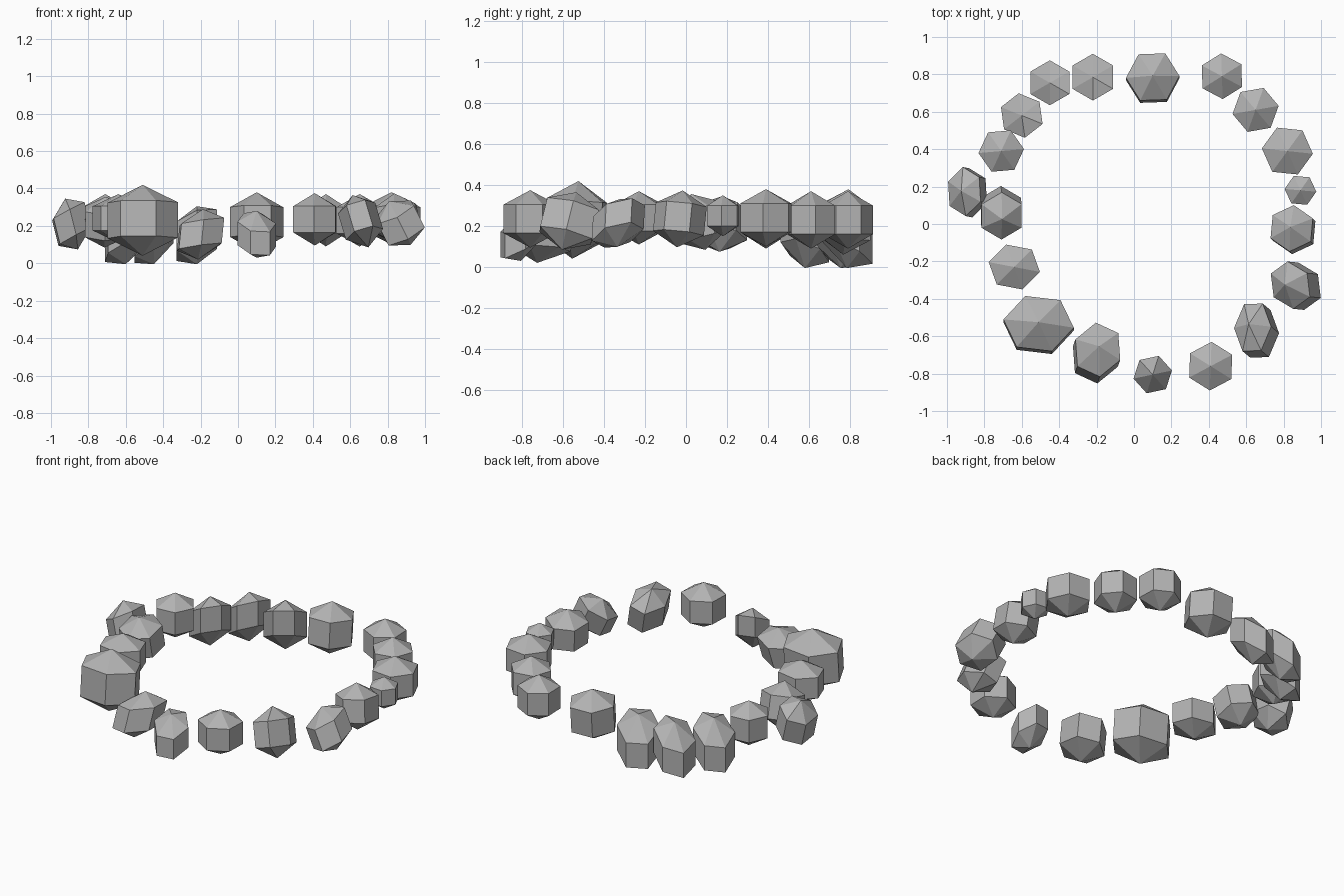
import bpy
import bmesh
from math import radians
from mathutils import Matrix, Vector

default_cube = bpy.data.objects.get("Cube")
if default_cube:
    bpy.data.objects.remove(default_cube, do_unlink=True)

# Single stone colour
stone_grey = bpy.data.materials.new("stone grey")
stone_grey.use_nodes = True
colour = (0.45, 0.45, 0.45, 1)
stone_grey.diffuse_color = colour
stone_grey.node_tree.nodes["Principled BSDF"].inputs["Base Color"].default_value = colour


def stone(name, centre, radius, half_height, spin, lean=(0, 0), slope=(0, 0), stretch=(1, 1)):
    """Six-sided faceted stone with pointed caps.
    lean is the sideways slant of its axis, slope tips its caps while the sides stay upright."""
    bm = bmesh.new()
    bmesh.ops.create_uvsphere(bm, u_segments=6, v_segments=3, radius=1)
    ring_radius = max(v.co.xy.length for v in bm.verts)
    size = radius / ring_radius
    tilt = Vector((0, 0, 1)).rotation_difference(Vector((*lean, 1))).to_matrix().to_4x4()
    shear = Matrix.Identity(4)
    shear[2][0], shear[2][1] = slope
    scale = Matrix.Diagonal((size * stretch[0], size * stretch[1], half_height, 1))
    turn = Matrix.Rotation(radians(spin), 4, "Z")
    bm.transform(tilt @ shear @ scale @ turn)
    mesh = bpy.data.meshes.new(name)
    bm.to_mesh(mesh)
    bm.free()
    mesh.materials.append(stone_grey)
    obj = bpy.data.objects.new(name, mesh)
    obj.location = centre
    bpy.context.collection.objects.link(obj)


# Stones at the back
stone("back_large_stone", (0.1, 0.78, 0.22), 0.143, 0.16, 32, lean=(0, 0.08))
stone("back_left_stone", (0.47, 0.79, 0.23), 0.122, 0.14, 2)
stone("back_left_corner_stone", (0.65, 0.61, 0.23), 0.125, 0.14, 40)

# Stones along the left
stone("left_rear_stone", (0.82, 0.39, 0.24), 0.137, 0.14, 24)
stone("left_pebble", (0.89, 0.18, 0.25), 0.085, 0.1, 25)
stone("left_middle_stone", (0.85, -0.03, 0.235), 0.125, 0.14, 55, lean=(-0.1, 0.1))
stone("left_front_stone", (0.865, -0.33, 0.215), 0.125, 0.13, 0,
      lean=(-0.5, 0.05), slope=(0, 0.3))
stone("front_left_corner_stone", (0.655, -0.57, 0.225), 0.138, 0.15, 30,
      lean=(-0.3, 0.25), stretch=(0.75, 1.08))

# Stones along the front
stone("front_left_stone", (0.41, -0.76, 0.235), 0.13, 0.14, 58)
stone("front_middle_stone", (0.1, -0.805, 0.155), 0.105, 0.125, 42, slope=(-0.15, 0.5))
stone("front_right_stone", (-0.2, -0.69, 0.155), 0.13, 0.14, 5,
      lean=(0.1, 0.27), slope=(0.25, 0.2), stretch=(1, 1.1))
stone("front_right_boulder", (-0.51, -0.54, 0.23), 0.19, 0.19, 22,
      lean=(0, 0.08), stretch=(1, 0.84))

# Stones along the right
stone("right_front_stone", (-0.64, -0.23, 0.24), 0.14, 0.13, 18, stretch=(1, 0.9))
stone("right_middle_stone", (-0.71, 0.06, 0.22), 0.13, 0.14, 0,
      lean=(0.03, -0.25), stretch=(0.95, 1))
stone("right_outer_stone", (-0.89, 0.17, 0.21), 0.12, 0.14, 5,
      lean=(-0.25, 0.05), slope=(0.25, 0), stretch=(0.88, 1.1))
stone("right_rear_stone", (-0.71, 0.39, 0.23), 0.122, 0.14, 35)

# Low stones of the back right corner, with caps tipped outwards
stone("back_right_corner_stone", (-0.6, 0.58, 0.15), 0.12, 0.155, 8, slope=(0.45, -0.35))
stone("back_right_stone", (-0.45, 0.755, 0.15), 0.12, 0.155, 0, slope=(0.5, -0.3))
stone("back_inner_stone", (-0.22, 0.785, 0.15), 0.125, 0.155, 0, slope=(0.3, -0.45))
